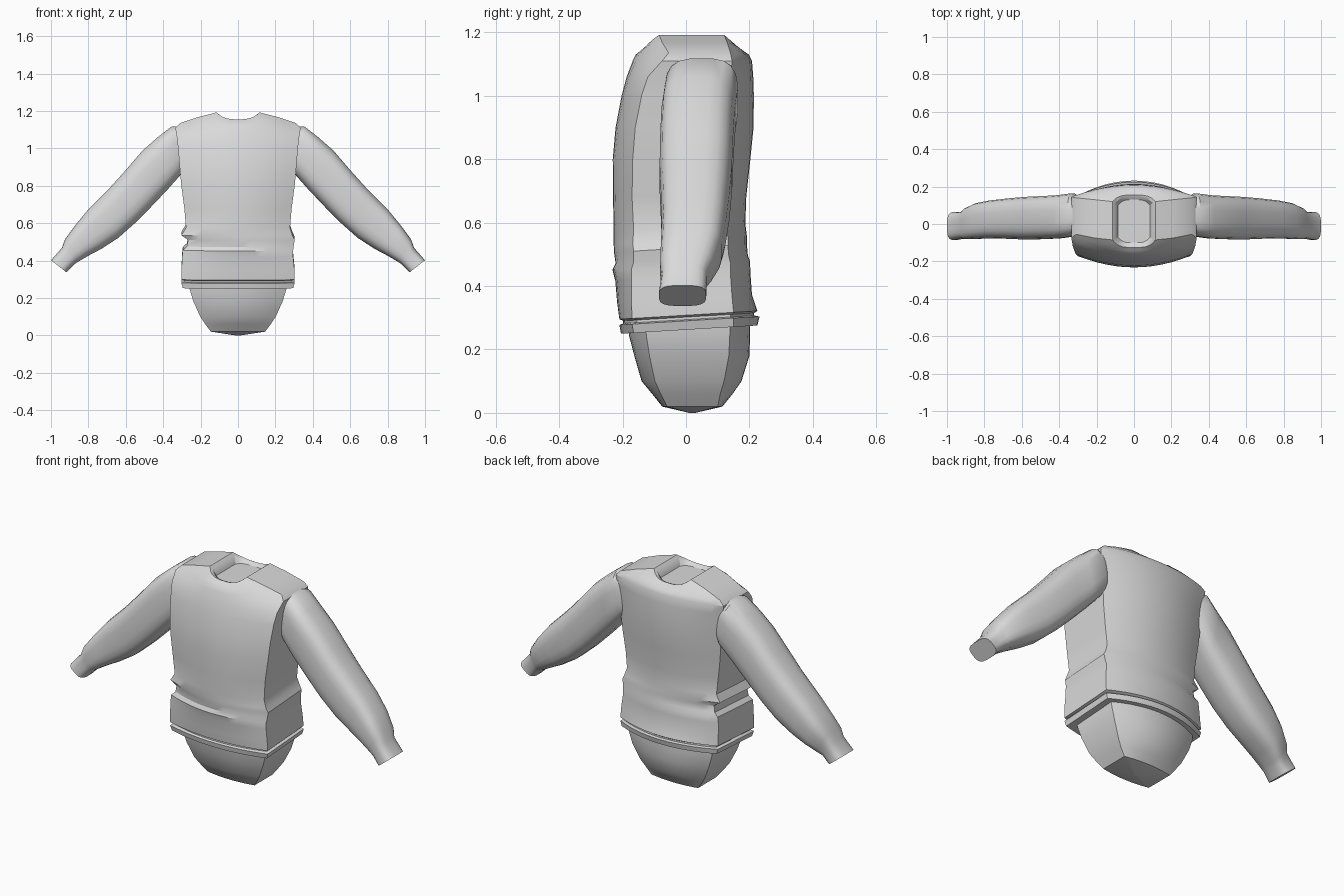
import bpy, bmesh, math
from mathutils import Vector

grey = bpy.data.materials.new("light grey")
grey.diffuse_color = (0.7, 0.7, 0.7, 1)


def loft(name, rings, angle=32):
    """Skin a list of equal-length closed rings and cap both ends with fans."""
    bm = bmesh.new()
    vr = [[bm.verts.new(p) for p in r] for r in rings]
    n = len(vr[0])
    for a, b in zip(vr, vr[1:]):
        for i in range(n):
            bm.faces.new((a[i], a[(i + 1) % n], b[(i + 1) % n], b[i]))
    for ring in (vr[0], vr[-1]):
        c = bm.verts.new(sum((v.co for v in ring), Vector()) / n)
        for i in range(n):
            bm.faces.new((ring[i], ring[(i + 1) % n], c))
    bmesh.ops.recalc_face_normals(bm, faces=bm.faces)
    me = bpy.data.meshes.new(name)
    bm.to_mesh(me)
    bm.free()
    me.materials.append(grey)
    me.shade_smooth()
    me.set_sharp_from_angle(angle=math.radians(angle))
    ob = bpy.data.objects.new(name, me)
    bpy.context.collection.objects.link(ob)
    return ob


def body_ring(z, w, yf, ysf, ysb, yb, cx=0, zfun=None, power=2.0):
    """Bowed front and back panels joined by flat side panels."""
    pts = []
    N = 12
    for edge, mid, s in ((ysf, yf, 1), (ysb, yb, -1)):
        for i in range(N + 1):
            t = s * (2 * i / N - 1)
            y = edge + (mid - edge) * (1 - abs(t) ** power)
            pts.append(Vector((cx + w * t, y, zfun(t, y) if zfun else z)))
    return pts


def tilt(z):
    return lambda t, y: z + 0.06 * y


# Sweater body: hem band, waist folds, chest, shoulders, neckline
hem = [
    (0.262, 0.27, -0.18, -0.13, 0.13, 0.20, 0),
    (0.262, 0.295, -0.205, -0.165, 0.15, 0.225, 0),
    (0.290, 0.303, -0.21, -0.17, 0.15, 0.232, 0),
    (0.294, 0.285, -0.198, -0.155, 0.14, 0.215, 0),
    (0.302, 0.285, -0.198, -0.155, 0.14, 0.215, 0),
    (0.308, 0.303, -0.21, -0.17, 0.15, 0.225, 0),
    (0.36, 0.302, -0.217, -0.172, 0.145, 0.208, 0),
    (0.43, 0.297, -0.223, -0.172, 0.14, 0.203, -0.002),
    (0.465, 0.295, -0.232, -0.172, 0.14, 0.202, 0),
    (0.485, 0.285, -0.222, -0.165, 0.135, 0.195, 0.012),
    (0.52, 0.285, -0.227, -0.165, 0.132, 0.192, 0.018),
    (0.545, 0.297, -0.228, -0.168, 0.132, 0.192, -0.006),
    (0.585, 0.278, -0.228, -0.165, 0.127, 0.187, 0),
]
chest = [
    (0.68, 0.287, -0.23, -0.17, 0.125, 0.19),
    (0.80, 0.303, -0.231, -0.168, 0.13, 0.203),
    (0.90, 0.312, -0.222, -0.16, 0.135, 0.213),
    (1.00, 0.320, -0.203, -0.14, 0.14, 0.214),
    (1.06, 0.327, -0.187, -0.12, 0.142, 0.212),
]
rings = [body_ring(*r, zfun=tilt(r[0])) for r in hem]
rings += [body_ring(*r) for r in chest]
rings += [
    body_ring(0, 0.335, -0.168, -0.075, 0.145, 0.208, zfun=lambda t, y: 1.11),
    body_ring(0, 0.31, -0.158, -0.055, 0.14, 0.198,
              zfun=lambda t, y: 1.13 + 0.005 * t * t),
    body_ring(0, 0.21, -0.142, -0.075, 0.13, 0.178, power=3,
              zfun=lambda t, y: 1.142 + 0.026 * t * t),
    body_ring(0, 0.115, -0.125, -0.085, 0.12, 0.155, power=4,
              zfun=lambda t, y: 1.155 + 0.037 * abs(t) ** 3),
    body_ring(0, 0.10, -0.112, -0.08, 0.112, 0.142, power=4,
              zfun=lambda t, y: 1.150 + 0.03 * abs(t) ** 3),
    body_ring(0, 0.085, -0.10, -0.07, 0.10, 0.13, power=4,
              zfun=lambda t, y: 1.142),
]
loft("sweater_body", rings)

# Sleeves: outer edge, inner edge (x, z) and front/back y at each station
sleeve = [
    (0.27, 1.115, 0.26, 0.90, -0.04, 0.13),
    (0.355, 1.118, 0.30, 0.865, -0.068, 0.165),
    (0.43, 1.06, 0.375, 0.78, -0.078, 0.155),
    (0.51, 0.99, 0.47, 0.68, -0.082, 0.150),
    (0.60, 0.885, 0.55, 0.60, -0.084, 0.146),
    (0.69, 0.785, 0.64, 0.52, -0.080, 0.138),
    (0.80, 0.675, 0.73, 0.462, -0.077, 0.126),
    (0.87, 0.59, 0.80, 0.425, -0.080, 0.112),
    (0.925, 0.515, 0.86, 0.39, -0.082, 0.085),
    (0.942, 0.468, 0.88, 0.375, -0.078, 0.066),
    (1.0, 0.402, 0.917, 0.337, -0.086, 0.064),
]


def sleeve_ring(side, x1, z1, x0, z0, yf, yb, n=20, e=0.62):
    pts = []
    for i in range(n):
        a = 2 * math.pi * (i + 0.5) / n
        c, s = math.cos(a), math.sin(a)
        u = math.copysign(abs(c) ** e, c)
        v = math.copysign(abs(s) ** e, s)
        k = (u + 1) / 2
        pts.append(Vector((side * (x0 + (x1 - x0) * k),
                           (yf + yb) / 2 + v * (yb - yf) / 2,
                           z0 + (z1 - z0) * k)))
    return pts


for side, label in ((-1, "left"), (1, "right")):
    loft("sleeve_" + label, [sleeve_ring(side, *s) for s in sleeve], 40)

# Rounded lower body under the hem
lower = [
    (0.02, 0.145, -0.075, -0.06, 0.10, 0.115),
    (0.06, 0.175, -0.107, -0.08, 0.108, 0.147),
    (0.10, 0.202, -0.14, -0.098, 0.12, 0.175),
    (0.18, 0.238, -0.163, -0.115, 0.135, 0.20),
    (0.245, 0.258, -0.18, -0.125, 0.138, 0.202),
    (0.30, 0.262, -0.185, -0.13, 0.138, 0.203),
]
rings = [body_ring(*r) for r in lower]
rings.insert(0, [Vector((p.x * 0.1, 0.02 + (p.y - 0.02) * 0.1, 0.0)) for p in rings[0]])
loft("lower_body", rings, 30)
